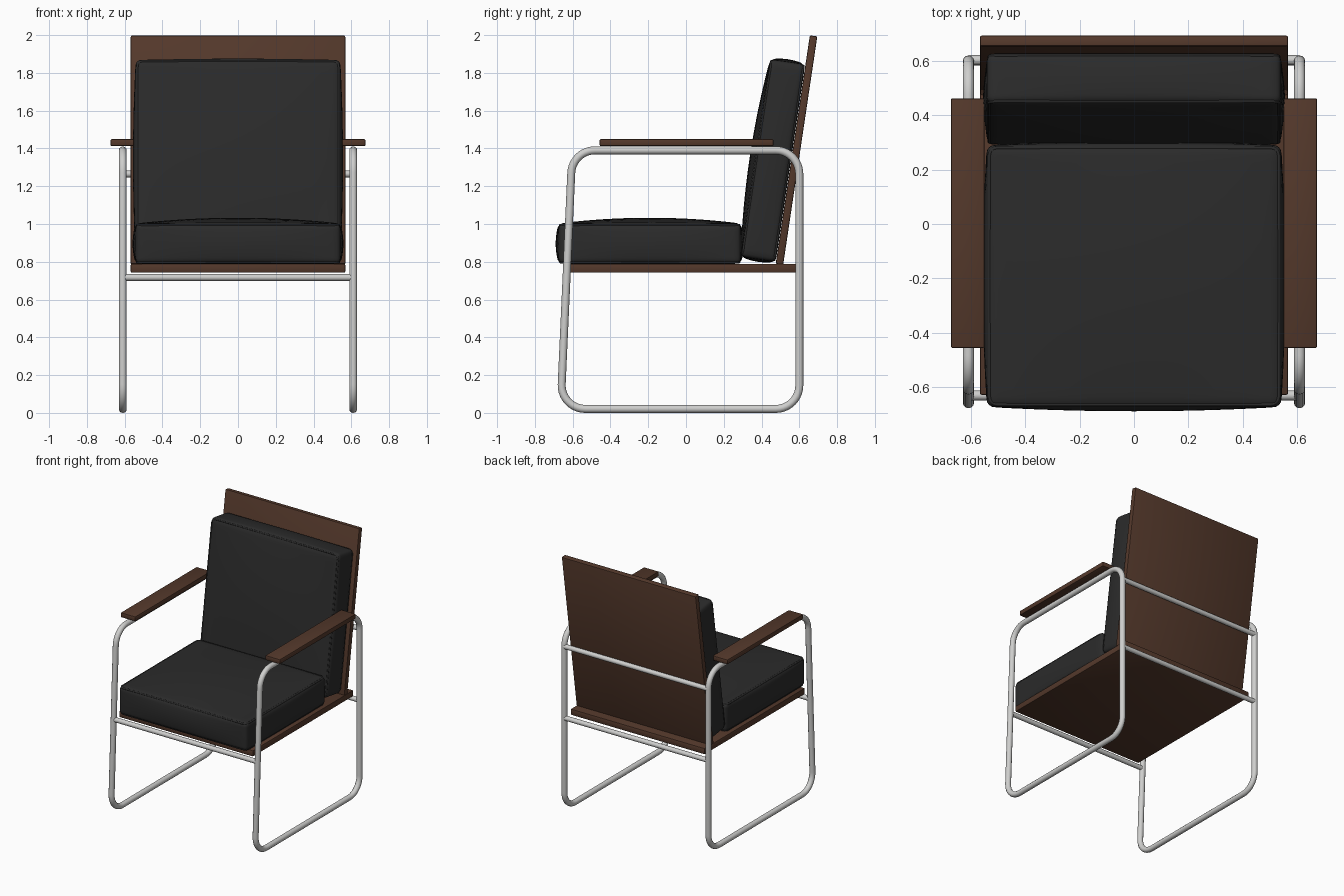
import bpy, bmesh, math
from mathutils import Vector

if "Cube" in bpy.data.objects:
    bpy.data.objects.remove(bpy.data.objects["Cube"])


def material(name, rgb):
    m = bpy.data.materials.new(name)
    m.diffuse_color = (*rgb, 1)
    m.use_nodes = True
    m.node_tree.nodes["Principled BSDF"].inputs["Base Color"].default_value = m.diffuse_color
    return m


WOOD = material("brown wood", (0.088, 0.040, 0.024))
LEATHER = material("black leather", (0.024, 0.024, 0.024))
METAL = material("light metal", (0.62, 0.62, 0.61))
TILT = math.radians(8.5)
LEAN = (math.pi / 2 - TILT, 0, 0)   # local y runs up the backrest, local z faces forward


def finish(ob, mat, angle=35):
    ob.data.materials.append(mat)
    bpy.ops.object.select_all(action='DESELECT')
    ob.select_set(True)
    bpy.context.view_layer.objects.active = ob
    bpy.ops.object.shade_smooth_by_angle(angle=math.radians(angle))


def add_mesh(name, bm, loc, rot):
    me = bpy.data.meshes.new(name)
    bm.to_mesh(me)
    bm.free()
    ob = bpy.data.objects.new(name, me)
    bpy.context.collection.objects.link(ob)
    ob.location, ob.rotation_euler = loc, rot
    return ob


def board(name, loc, size, rot=(0, 0, 0), bevel=0.007):
    bm = bmesh.new()
    bmesh.ops.create_cube(bm, size=1)
    bmesh.ops.scale(bm, vec=size, verts=bm.verts)
    bmesh.ops.bevel(bm, geom=bm.edges[:], offset=bevel, segments=2,
                    profile=0.5, affect='EDGES')
    finish(add_mesh(name, bm, loc, rot), WOOD)


def rounded_loop(corners, r, steps=8):
    """Round the corners of a closed 2D polygon with arcs of radius r."""
    out = []
    for i, c in enumerate(corners):
        c = Vector(c)
        a = (Vector(corners[i - 1]) - c).normalized()
        b = (Vector(corners[(i + 1) % len(corners)]) - c).normalized()
        half = a.angle(b) / 2
        centre = c + (a + b).normalized() * (r / math.sin(half))
        p = c + a * (r / math.tan(half)) - centre
        q = c + b * (r / math.tan(half)) - centre
        sweep = p.angle(q)
        for k in range(steps + 1):
            t = k / steps
            out.append(centre + (p * math.sin((1 - t) * sweep)
                                 + q * math.sin(t * sweep)) / math.sin(sweep))
    return out


def tube(name, pts, radius, mat, closed=True, loc=(0, 0, 0), rot=(0, 0, 0), res=4):
    cu = bpy.data.curves.new(name, 'CURVE')
    cu.dimensions = '3D'
    cu.bevel_depth, cu.bevel_resolution, cu.use_fill_caps = radius, res, True
    sp = cu.splines.new('POLY')
    sp.points.add(len(pts) - 1)
    for p, co in zip(sp.points, pts):
        p.co = (*co, 1)
    sp.use_cyclic_u = closed
    ob = bpy.data.objects.new(name, cu)
    bpy.context.collection.objects.link(ob)
    ob.location, ob.rotation_euler = loc, rot
    bpy.ops.object.select_all(action='DESELECT')
    ob.select_set(True)
    bpy.context.view_layer.objects.active = ob
    bpy.ops.object.convert(target='MESH')
    finish(bpy.context.object, mat, 50)


def cushion(name, loc, half, bulge, puff, rot=(0, 0, 0), r=0.028):
    """Rounded box with puffed top and sides, flat underside and piped edges."""
    bm = bmesh.new()
    bmesh.ops.create_cube(bm, size=2)
    bmesh.ops.subdivide_edges(bm, edges=bm.edges[:], cuts=23, use_grid_fill=True)
    inner = Vector(h - r for h in half)
    for v in bm.verts:
        # pack the grid towards the edges, then round them
        p = Vector(math.sin(c * math.pi / 2) * h for c, h in zip(v.co, half))
        q = Vector(max(-i, min(i, c)) for c, i in zip(p, inner))
        p = q + (p - q).normalized() * r
        u = [c / h for c, h in zip(p, half)]
        push = Vector()
        for i, amount in enumerate((bulge, bulge, puff)):
            if i == 2 and u[2] < 0:
                continue
            j, k = (i + 1) % 3, (i + 2) % 3
            push[i] = amount * u[i] * (1 - u[j] ** 2) * (1 - u[k] ** 2)
        v.co = p + push
    finish(add_mesh(name, bm, loc, rot), LEATHER, 60)
    # piping around the upper and lower edges
    x, y, z = (h - r * 0.32 for h in half)
    loop = rounded_loop([(-x, -y), (x, -y), (x, y), (-x, y)], 0.03, 5)
    for label, zz in (("upper", z), ("lower", -z)):
        tube(f"{name}_{label}_piping", [(p.x, p.y, zz) for p in loop],
             0.007, LEATHER, loc=loc, rot=rot, res=2)


# Side frames: one closed bent tube each, front leg slightly raked
side = rounded_loop([(-0.664, 0.021), (0.60, 0.021), (0.60, 1.39), (-0.602, 1.39)], 0.125, 10)
for label, s in (("left", -1), ("right", 1)):
    tube(f"{label}_side_frame", [(s * 0.61, p.x, p.y) for p in side], 0.021, METAL)
    board(f"{label}_armrest", (s * 0.6125, 0.003, 1.431), (0.125, 0.92, 0.037))

# Cross bars joining the side frames
for name, y, z in (("front_seat_bar", -0.632, 0.717), ("rear_seat_bar", 0.602, 0.717),
                   ("back_bar", 0.604, 1.265)):
    tube(name, [(-0.61, y, z), (0.61, y, z)], 0.018, METAL, closed=False)

# Seat and back boards
board("seat_board", (0, -0.022, 0.766), (1.136, 1.215, 0.047))
board("back_board", (0, 0.585, 1.391), (1.136, 1.223, 0.04), LEAN)

# Cushions
cushion("seat_cushion", (0, -0.192, 0.896), (0.542, 0.482, 0.107), 0.016, 0.03)
cushion("back_cushion", (0, 0.460, 1.336), (0.542, 0.528, 0.094), 0.014, 0.03, LEAN)
